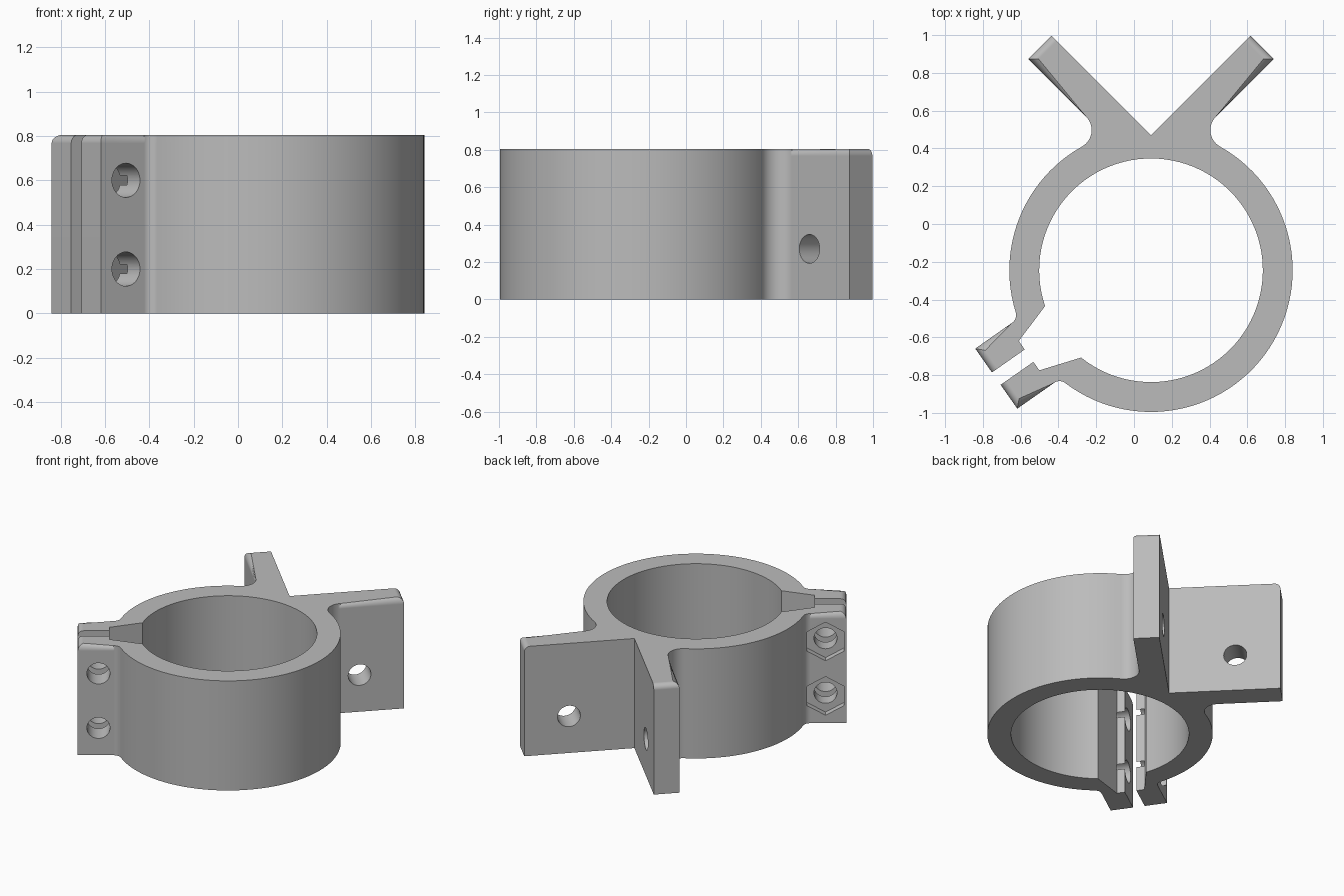
import bpy, bmesh
from math import radians, degrees, cos, sin, atan2, sqrt
from mathutils import Vector, Matrix

if "Cube" in bpy.data.objects:
    bpy.data.objects.remove(bpy.data.objects["Cube"], do_unlink=True)

HEIGHT, OUTER, INNER = 0.805, 0.75, 0.592
CENTER = Vector((0.09, -0.245))
EAR, ARM = 215, 45                    # directions of clamp ears and right arm
EAR_SIDE, ARM_SIDE, ARM_INNER, ARM_END = 0.194, 0.332, 0.506, 1.25

grey = bpy.data.materials.new("light grey")
grey.use_nodes = True
grey.diffuse_color = (0.5, 0.5, 0.5, 1)
grey.node_tree.nodes["Principled BSDF"].inputs["Base Color"].default_value = (0.5, 0.5, 0.5, 1)


def arc(cx, cy, r, a, b, n):
    angles = [radians(a + (b - a) * i / n) for i in range(n + 1)]
    return [Vector((cx + r * cos(t), cy + r * sin(t))) for t in angles]


def turned(points, angle):
    """Points given along/across a direction, turned about the ring axis."""
    return [Matrix.Rotation(radians(angle), 2) @ Vector(p) for p in points]


def flipped(points, axis):
    """Mirror image, in reverse order so the outline keeps running on."""
    scale = Vector((-1, 1)) if axis == "x" else Vector((1, -1))
    return [p * scale for p in reversed(points)]


# Clamp ear with its fillet, along the ear direction
f = 0.05
cu, cv = sqrt((OUTER + f) ** 2 - (EAR_SIDE + f) ** 2), EAR_SIDE + f
ear_spread = degrees(atan2(cv, cu))
ear = [Vector((1, 0.04)), Vector((1, EAR_SIDE))] + arc(cu, cv, f, -90, ear_spread - 180, 10)
ear_step = [Vector((0.788, 0.095)), Vector((0.788, 0.04))]

# Back arm with its fillet, along the arm direction
f = 0.1
cv = ARM_SIDE - f
cu = sqrt((OUTER + f) ** 2 - cv ** 2)
arm_spread = degrees(atan2(cv, cu))
arm = turned(arc(cu, cv, f, 180 + arm_spread, 90, 14)
             + [Vector((ARM_END, ARM_SIDE)), Vector((ARM_END, ARM_INNER))], ARM)

# Closed outline: right run, V notch, left run, clamp gap and bore
right_end = 360 + ARM + arm_spread
right_run = (turned(ear, EAR)
             + arc(0, 0, OUTER, EAR + ear_spread, right_end, 56)[1:-1] + arm)
left_run = (flipped(arm, "x")
            + arc(0, 0, OUTER, 540 - right_end, EAR - ear_spread, 24)[1:-1]
            + turned(flipped(ear, "y"), EAR))
notch = turned([(ARM_INNER, ARM_INNER)], ARM)
bore = (turned(flipped(ear_step, "y"), EAR)
        + arc(0, 0, INNER, EAR - 16.3, EAR + 16.3 - 360, 90)
        + turned(ear_step, EAR))
outline = right_run + notch + left_run + bore
first_left = len(right_run) + 1
rounded = set(range(len(right_run) - 1)) | set(range(first_left, first_left + len(left_run) - 1))


def make_object(name, bm):
    bmesh.ops.recalc_face_normals(bm, faces=bm.faces)
    mesh = bpy.data.meshes.new(name)
    bm.to_mesh(mesh)
    bm.free()
    mesh.materials.append(grey)
    obj = bpy.data.objects.new(name, mesh)
    bpy.context.collection.objects.link(obj)
    return obj


# Clamp body: extruded outline with a rounded outer top edge
bm = bmesh.new()
low = [bm.verts.new((*(p + CENTER), 0)) for p in outline]
top = [bm.verts.new((*(p + CENTER), HEIGHT)) for p in outline]
bm.faces.new(top)
bm.faces.new(low[::-1])
count = len(outline)
for i in range(count):
    j = (i + 1) % count
    bm.faces.new((low[i], low[j], top[j], top[i]))
edges = [bm.edges.get((top[i], top[i + 1])) for i in rounded]
bmesh.ops.bevel(bm, geom=edges, offset=0.038, segments=5, profile=0.5, affect="EDGES")
body = make_object("pipe_clamp_body", bm)


def add_cutter(bm, angle, u, v, z, radius, length, sides):
    """Prism lying across the given direction, with a corner pointing up."""
    p = turned([(u, v)], angle)[0] + CENTER
    matrix = (Matrix.Translation((p.x, p.y, z)) @ Matrix.Rotation(radians(angle), 4, "Z")
              @ Matrix.Rotation(radians(90), 4, "X"))
    spin = Matrix.Rotation(radians(90), 4, "Z") if sides == 6 else Matrix()
    start = len(bm.verts)
    made = bmesh.ops.create_cone(bm, cap_ends=True, segments=sides, radius1=radius,
                                 radius2=radius, depth=length)["verts"]
    if sides == 6:      # stand the nut pocket on a corner
        highest = max(made, key=lambda w: w.co.y)
        spin = Matrix.Rotation(radians(90) - atan2(highest.co.y, highest.co.x), 4, "Z")
    bmesh.ops.transform(bm, matrix=matrix @ spin, verts=made)


# Bolt holes through the ears and screw holes through the arms
bm = bmesh.new()
for z in (0.2, 0.6):
    add_cutter(bm, EAR, 0.862, 0, z, 0.077, 0.6, 40)
add_cutter(bm, ARM, 0.948, 0.42, 0.27, 0.077, 0.3, 40)
add_cutter(bm, 180 - ARM, 0.948, -0.42, 0.27, 0.077, 0.3, 40)
holes = make_object("hole_cutter", bm)

# Hexagonal nut pockets in the left-hand ear face
bm = bmesh.new()
for z in (0.2, 0.6):
    add_cutter(bm, EAR, 0.862, -EAR_SIDE, z, 0.142, 0.1, 6)
pockets = make_object("nut_pocket_cutter", bm)

bpy.ops.object.select_all(action="DESELECT")
body.select_set(True)
bpy.context.view_layer.objects.active = body
for cutter in (holes, pockets):
    cutter.hide_render = True
    cut = body.modifiers.new(cutter.name, "BOOLEAN")
    cut.operation, cut.solver, cut.object = "DIFFERENCE", "EXACT", cutter
    bpy.ops.object.modifier_apply(modifier=cut.name)
    bpy.data.objects.remove(cutter, do_unlink=True)

bpy.ops.object.shade_smooth_by_angle(angle=radians(30))
weighted = body.modifiers.new("even_shading", "WEIGHTED_NORMAL")
weighted.keep_sharp = True
